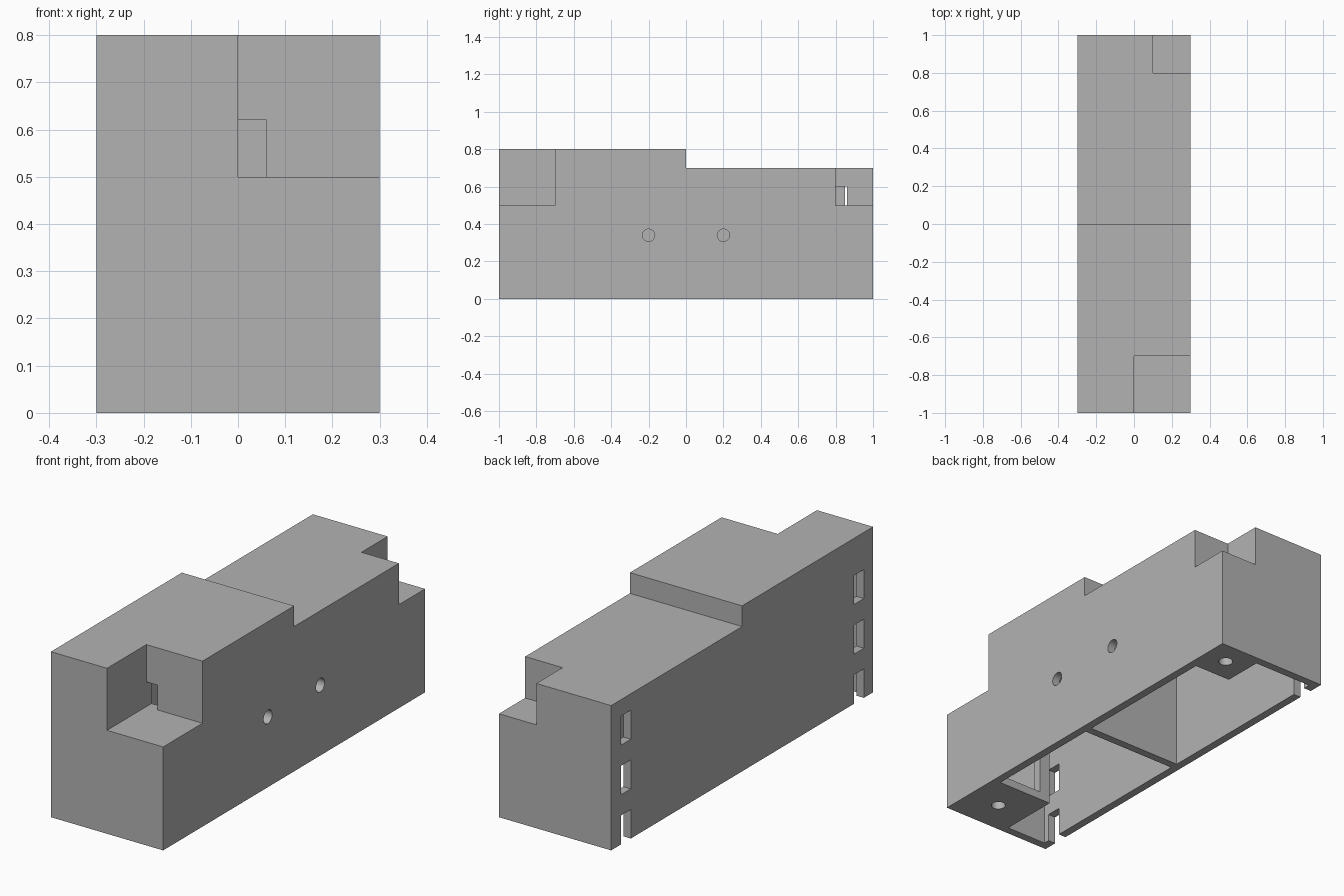
import bpy, bmesh
from mathutils import Matrix

if "Cube" in bpy.data.objects:
    bpy.data.objects.remove(bpy.data.objects["Cube"])

WALL = 0.04
HALF_W, HALF_L = 0.3, 1.0
FRONT_H, BACK_H = 0.8, 0.7
SHELF = 0.5
IN_W, IN_L = HALF_W - WALL, HALF_L - WALL
BELOW, OUT = -0.1, 0.1

grey = bpy.data.materials.new("plain_grey")
grey.use_nodes = True
grey.diffuse_color = (0.45, 0.45, 0.45, 1)
grey.node_tree.nodes["Principled BSDF"].inputs["Base Color"].default_value = grey.diffuse_color


def to_object(name, bm):
    bmesh.ops.recalc_face_normals(bm, faces=bm.faces)
    mesh = bpy.data.meshes.new(name)
    bm.to_mesh(mesh)
    bm.free()
    mesh.materials.append(grey)
    obj = bpy.data.objects.new(name, mesh)
    bpy.context.collection.objects.link(obj)
    return obj


cutters = []


def cut_box(name, xs, ys, zs):
    bm = bmesh.new()
    bmesh.ops.create_cube(bm, size=1)
    spans = (xs, ys, zs)
    for v in bm.verts:
        v.co = [s[0] if c < 0 else s[1] for c, s in zip(v.co, spans)]
    cutters.append(to_object(name, bm))


def cut_hole(name, centre, depth, axis):
    bm = bmesh.new()
    turn = Matrix.Rotation(1.5707963, 4, "Y") if axis == "X" else Matrix()
    bmesh.ops.create_cone(bm, cap_ends=True, segments=32, radius1=0.033, radius2=0.033,
                          depth=depth, matrix=Matrix.Translation(centre) @ turn)
    cutters.append(to_object(name, bm))


# Stepped outer body, extruded from its side profile
bm = bmesh.new()
profile = [(-HALF_L, 0), (HALF_L, 0), (HALF_L, BACK_H), (0, BACK_H), (0, FRONT_H), (-HALF_L, FRONT_H)]
face = bm.faces.new([bm.verts.new((-HALF_W, y, z)) for y, z in profile])
side = bmesh.ops.extrude_face_region(bm, geom=[face])["geom"]
bmesh.ops.translate(bm, vec=(2 * HALF_W, 0, 0), verts=[g for g in side if isinstance(g, bmesh.types.BMVert)])
body = to_object("housing", bm)

# Corner notches in the top
cut_box("front_notch", (0, HALF_W + OUT), (-HALF_L - OUT, -0.7), (SHELF, FRONT_H + OUT))
cut_box("back_notch", (0.1, HALF_W + OUT), (0.8, HALF_L + OUT), (SHELF, BACK_H + OUT))

# Cavities open at the bottom, leaving a divider and the corner mounts
front_z, back_z = (BELOW, FRONT_H - WALL), (BELOW, BACK_H - WALL)
cut_box("front_cavity", (-IN_W, IN_W), (-0.66, -WALL), front_z)
cut_box("front_side_cavity", (-IN_W, -WALL), (-IN_L, -0.5), front_z)
cut_box("back_cavity", (-IN_W, IN_W), (0, 0.76), back_z)
cut_box("back_side_cavity", (-IN_W, 0.06), (0.5, IN_L), back_z)

# Hollow corner mounts, open towards the cavities
cut_box("front_mount_chamber", (0, IN_W), (-IN_L, -0.7), (WALL, SHELF - WALL))
cut_box("front_mount_opening", (0.02, IN_W), (-0.8, -0.6), (WALL, SHELF - WALL))
cut_box("back_mount_chamber", (0.1, IN_W), (0.7, IN_L), (WALL, SHELF - WALL))

# Cable openings from the notches into the cavities
cut_box("front_cable_opening", (0, 0.06), (-0.75, -0.6), (SHELF, 0.62))
cut_box("back_cable_opening", (0, 0.15), (0.8, 0.86), (SHELF, 0.6))

# Screw holes in the mounts and in the side wall
cut_hole("front_mount_hole", (0.13, -0.83, 0), 0.14, "Z")
cut_hole("back_mount_hole", (0.18, 0.88, 0), 0.14, "Z")
for y in (-0.2, 0.2):
    cut_hole("side_hole", (HALF_W, y, 0.34), 0.16, "X")

# Rows of slots at both ends of the side wall
for ys in ((-0.93, -0.855), (0.85, 0.925)):
    for z0, z1 in ((BELOW, 0.14), (0.24, 0.38), (0.48, 0.62)):
        cut_box("side_slot", (-HALF_W - OUT, -IN_W + 0.02), ys, (z0, z1))

# Carve the body and keep only the finished mesh
for cutter in cutters:
    mod = body.modifiers.new(cutter.name, "BOOLEAN")
    mod.operation = "DIFFERENCE"
    mod.solver = "EXACT"
    mod.object = cutter
bpy.context.view_layer.update()
carved = bpy.data.meshes.new_from_object(body.evaluated_get(bpy.context.evaluated_depsgraph_get()))
body.modifiers.clear()
body.data = carved
carved.materials.clear()
carved.materials.append(grey)
for poly in carved.polygons:
    poly.material_index = 0
for cutter in cutters:
    bpy.data.objects.remove(cutter)

bpy.context.view_layer.objects.active = body
body.select_set(True)
bpy.ops.object.shade_smooth_by_angle()
